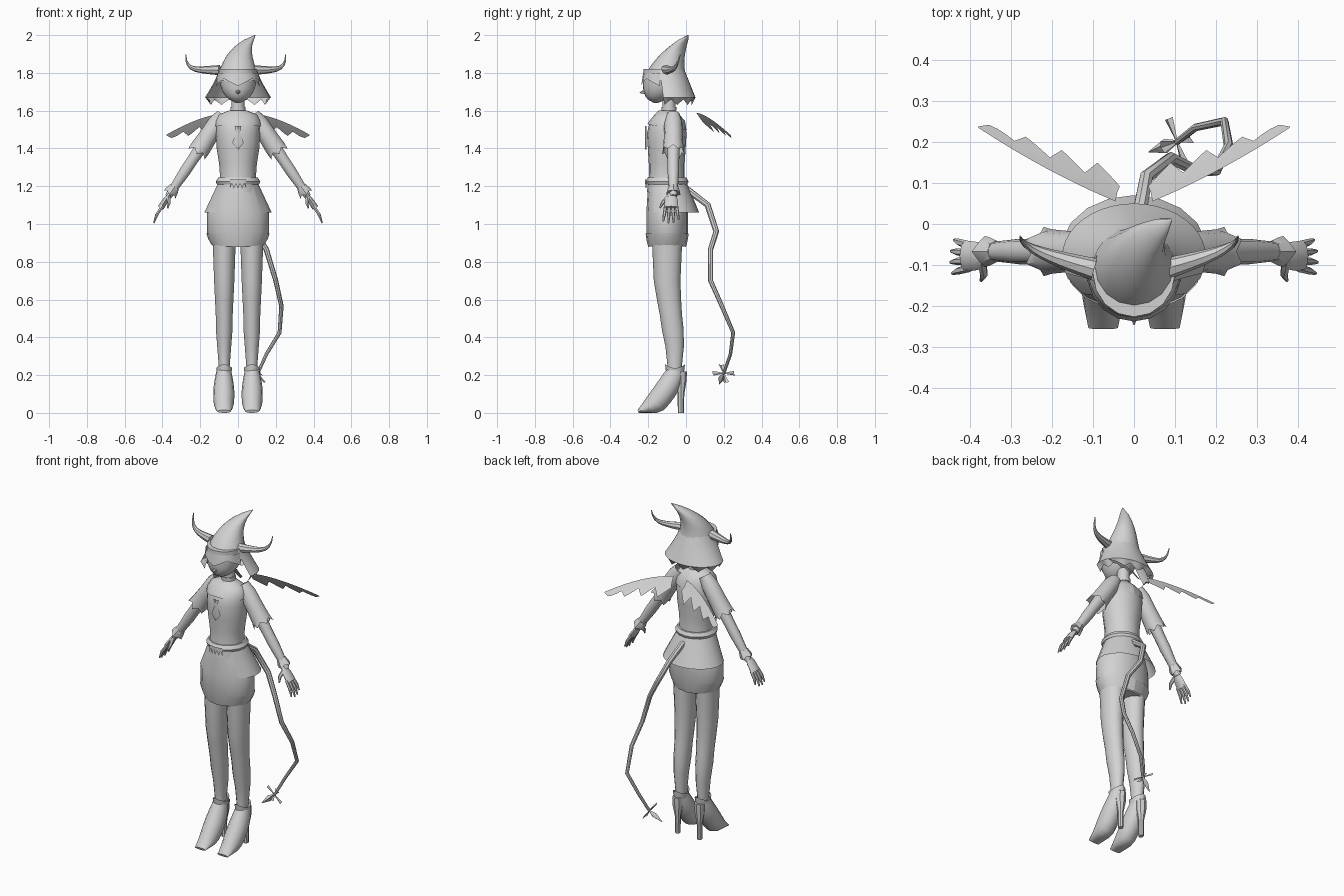
import bpy, bmesh
from math import sin, cos, pi, sqrt, radians
from mathutils import Vector

if "Cube" in bpy.data.objects:
    bpy.data.objects.remove(bpy.data.objects["Cube"])

grey = bpy.data.materials.new("plain grey")
grey.use_nodes = True
colour = (0.65, 0.65, 0.65, 1)
grey.diffuse_color = colour
grey.node_tree.nodes["Principled BSDF"].inputs["Base Color"].default_value = colour
parts = []


def skin(name, rows, closed=True, caps=True, mirror=False):
    """Join rows of points into a surface."""
    bm = bmesh.new()
    rows = [[bm.verts.new(point) for point in row] for row in rows]
    count = len(rows[0])
    for upper, lower in zip(rows, rows[1:]):
        for i in range(count if closed else count - 1):
            j = (i + 1) % count
            bm.faces.new((upper[i], upper[j], lower[j], lower[i]))
    if closed and caps:
        bm.faces.new(rows[0][::-1])
        bm.faces.new(rows[-1])
    bmesh.ops.recalc_face_normals(bm, faces=bm.faces)
    mesh = bpy.data.meshes.new(name)
    bm.to_mesh(mesh)
    bm.free()
    part = bpy.data.objects.new(name, mesh)
    bpy.context.collection.objects.link(part)
    mesh.materials.append(grey)
    if mirror:
        part.modifiers.new("Mirror", 'MIRROR').use_mirror_merge = False
    parts.append(part)


def steps(count):
    """Even fractions from zero to one."""
    return [i / count for i in range(count + 1)]


def oval(level, angle, cx, cy):
    """Point on a level: height, half width, half depth, centre y if it moves, centre x."""
    z, rx, ry, cy, cx = (*level, *(cy, cx)[len(level) - 3:])
    return Vector((cx + rx * sin(angle), cy + ry * cos(angle), z))


def stack(name, levels, sides=16, cx=0, cy=-.1, **options):
    """Solid of horizontal ovals."""
    skin(name, [[oval(level, 2 * pi * i / sides, cx, cy) for i in range(sides)]
                for level in levels], **options)


def sheet(name, levels, start=0, end=360, sides=16, teeth=0, period=4, cx=0, cy=-.1, **options):
    """Thin wrap between two angles from the back; its last row may be toothed."""
    rows = [[oval(level, radians(start + (end - start) * t), cx, cy) for t in steps(sides)]
            for level in levels]
    for i, point in enumerate(rows[-1]):
        point.z -= teeth * abs(i % period * 2 / period - 1)
    skin(name, rows, closed=False, **options)


def tube(name, points, radii, sides=8, flat=1, teeth=0, **options):
    """Round or flattened tube along points."""
    points = [Vector(point) for point in points]
    rows = []
    for k, (point, radius) in enumerate(zip(points, radii)):
        along = (points[min(k + 1, len(points) - 1)] - points[max(k - 1, 0)]).normalized()
        across = along.cross(Vector((0, 1, 0))).normalized()
        depth = across.cross(along)
        rows.append([])
        for i in range(sides):
            angle = 2 * pi * i / sides
            push = teeth * (-1) ** i if k == len(points) - 1 else 0
            spoke = depth * cos(angle) + across * sin(angle) * flat
            rows[-1].append(point + spoke * (radius + push / 3) + along * push)
    skin(name, rows, **options)


def face(t, grow=1):
    """Level of the face from chin to brow."""
    half = .1 * grow * (1 - (1 - t) ** 3) ** .6
    return 1.64 + .18 * t, half, half * 1.06, -.12 - .04 * (1 - t) ** 2


# Head, face details and neck
stack("head", [face(.01 + .99 * t) for t in steps(10)])
tube("nose", [(0, -.22, 1.7), (0, -.245, 1.695)], (.012, .002), sides=6)
sheet("eye", [face(t, 1.02) for t in (.4, .45, .5, .55)], 133, 165, sides=6, mirror=True)
sheet("mouth", [face(t, 1.02) for t in (.17, .2)], 165, 195, sides=4)
stack("neck", [(z, .035, .035) for z in (1.56, 1.68)], sides=12, cy=-.09)
stack("choker", [(z, .04, .04) for z in (1.6, 1.62)], sides=12, cy=-.09)

# Curling peaked hood, fringe and bobbed hair
hood = []
for t in steps(10):
    half = .113 * (1 - t) ** .7 + .003
    hood.append((1.76 + .24 * t, half, half, -.11 + .12 * t * t, .09 * t ** 4))
stack("peaked_hood", hood)
sheet("fringe", [(1.8, .11, .11), (1.77, .115, .12)], 100, 260, sides=8, teeth=.04, cy=-.117)
bob = [(1.82 - .15 * t, .1 + .075 * t ** 1.3, .1 + .03 * t, -.11 + .03 * t) for t in steps(5)]
sheet("bobbed_hair", bob + [(1.66, .15, .11, -.08)], -108, 108, sides=24, teeth=.03)

# Horns, sweeping out and turning up
for side in (-1, 1):
    tube("left_horn" if side > 0 else "right_horn",
         [(side * (.085 + .18 * sin(t * pi / 2)) - .012, -.11 + .08 * t, 1.815 + .085 * t ** 4)
          for t in steps(8)],
         [.002 + .025 * (1 - t) for t in steps(8)])

# Bodice, collar and necktie
stack("bodice", [(1.17, .11, .105), (1.25, .095, .095), (1.32, .1, .095), (1.4, .113, .1),
                 (1.48, .117, .105), (1.54, .115, .09), (1.58, .095, .06), (1.6, .045, .04)], cy=-.102)
sheet("wide_collar", [(1.6, .05, .045), (1.58, .1, .065), (1.545, .12, .095), (1.53, .123, .103)],
      teeth=.035, period=16)
skin("necktie", [[(-half, -.21, z), (0, -.217, z), (half, -.21, z)] for half, z in
                 ((.018, 1.52), (.01, 1.48), (.03, 1.43), (.002, 1.395))], closed=False)

# Skirt, hem, open peplum and belt
stack("skirt", [(1.22, .1, .1), (1.14, .135, .105), (1.06, .163, .11), (.94, .164, .11), (.88, .13, .09)])
sheet("skirt_hem", [(.95, .167, .114), (.92, .157, .11), (.89, .14, .1)], teeth=.012, period=8)
sheet("peplum", [(1.23 - .17 * t, .1 + .08 * t, .1 + .04 * t, -.1 + .03 * t) for t in steps(3)],
      -136, 136, sides=14)
stack("belt", [(1.21, .112, .108), (1.225, .118, .114), (1.245, .105, .103)])
sheet("belt_buckle", [(z, .12, .118) for z in (1.235, 1.215)], 159, 201, sides=8, teeth=.028, period=2)

# Legs and pointed ankle cuffs
stack("leg", [(z, half, half * 1.28, cy) for z, half, cy in
              ((.95, .064, -.1), (.7, .055, -.1), (.6, .05, -.09), (.52, .046, -.08),
               (.44, .045, -.07), (.35, .038, -.06), (.25, .03, -.06), (.17, .03, -.06))],
      cx=.073, sides=14, mirror=True)
sheet("ankle_cuff", [(.2, .036, .046), (.235, .042, .053)], teeth=-.025, period=8,
      cx=.073, cy=-.058, mirror=True)

# Heeled shoes, swept from ankle to toe
rows = []
for t in steps(9):
    top = Vector((.075, -.1 - .156 * t, .015 + .22 * (1 - t)))
    sole = Vector((.075, -.01 - .24 * t * t, max(0, .235 - .33 * t)))
    wide = Vector((.036 + .02 * sin(pi * t), 0, 0))
    rows.append([(top + sole) / 2 + (top - sole) / 2 * cos(i * pi / 6) + wide * sin(i * pi / 6)
                 for i in range(12)])
skin("shoe", rows, mirror=True)
stack("shoe_heel", [(0, .014, .016), (.1, .016, .018), (.17, .03, .03), (.22, .03, .032)],
      sides=8, cx=.073, cy=-.027, mirror=True)


def limb(name, profile, y=-.067, **options):
    """Tube on the straight slanting line of the arm: distance from centre, radius."""
    tube(name, [(x, y, 1.7 - 1.5 * x) for x, radius in profile],
         [radius for x, radius in profile], mirror=True, **options)


# Sleeves, arms and wrist cuffs
limb("sleeve", [(.08, .035), (.11, .048), (.16, .05), (.2, .054), (.213, .056)],
     sides=12, teeth=.012, caps=False)
limb("arm", [(.12, .04), (.2, .034), (.24, .031), (.28, .031), (.33, .025), (.37, .019)], sides=10)
limb("wrist_cuff", [(.335, .026), (.35, .034), (.36, .036)], teeth=.006)

# Hands
limb("palm", [(.36, .02), (.38, .034), (.41, .038)], y=-.078, flat=.45)
for k, reach in enumerate((.9, 1, .97, .8)):
    y = -.108 + .019 * k
    fan = .004 * (k - 1.5)
    tube("finger", [(.4, y, 1.095), (.4 + .03 * reach, y + fan, 1.095 - .045 * reach),
                    (.4 + .046 * reach, y + 2 * fan, 1.095 - .09 * reach)],
         (.009, .009, .004), sides=6, mirror=True)
tube("thumb", [(.37, -.09, 1.145), (.365, -.122, 1.115), (.372, -.138, 1.085)],
     (.012, .01, .004), sides=6, mirror=True)

# Scalloped wings, slanting backward below the leading edge
rows = []
for t in steps(16):
    x, y, z = .045 + .335 * t, .055 + .14 * t + .04 * t * t, 1.588 - .116 * t ** 1.7
    drop = sqrt(1 - t) * (.05 + .07 * (4 * t % 1)) + .003
    rows.append([(x, y, z), (x + .008 * (1 - t), y + drop * .3, z - drop * .4),
                 (x - drop * .2, y + drop * .7, z - drop), (x - .004, y + drop * .4, z - drop * .6)])
skin("wing", rows, mirror=True)

# Tail with a bladed tip
hub = Vector((.105, .2, .21))
path = [(.01, .01, 1.18), (.03, .115, 1.1), (.09, .16, .96), (.15, .13, .865), (.2, .13, .7),
        (.23, .19, .565), (.22, .25, .425), (.15, .235, .31), hub]
tube("tail", path, [.018 - .01 * t for t in steps(len(path) - 1)])
tip = Vector((.035, .175, .15))
tube("tail_point", [hub, hub.lerp(tip, .4), tip], (.004, .018, .001), sides=4)
axis = (tip - hub).normalized()
side = axis.cross(Vector((0, 0, 1))).normalized()
up = axis.cross(side)
for i in range(4):
    out = side * cos(i * pi / 2) + up * sin(i * pi / 2)
    wide = axis.cross(out) * .016
    end = hub + out * .06
    skin("tail_blade", [[hub - wide * .15, hub + axis * .004, hub + wide * .15],
                        [end - wide, end + axis * .006, end + wide]], closed=False)

# Smooth shading that keeps creases
bpy.ops.object.select_all(action='DESELECT')
for part in parts:
    part.select_set(True)
bpy.context.view_layer.objects.active = parts[0]
bpy.ops.object.shade_smooth_by_angle(angle=radians(40))
